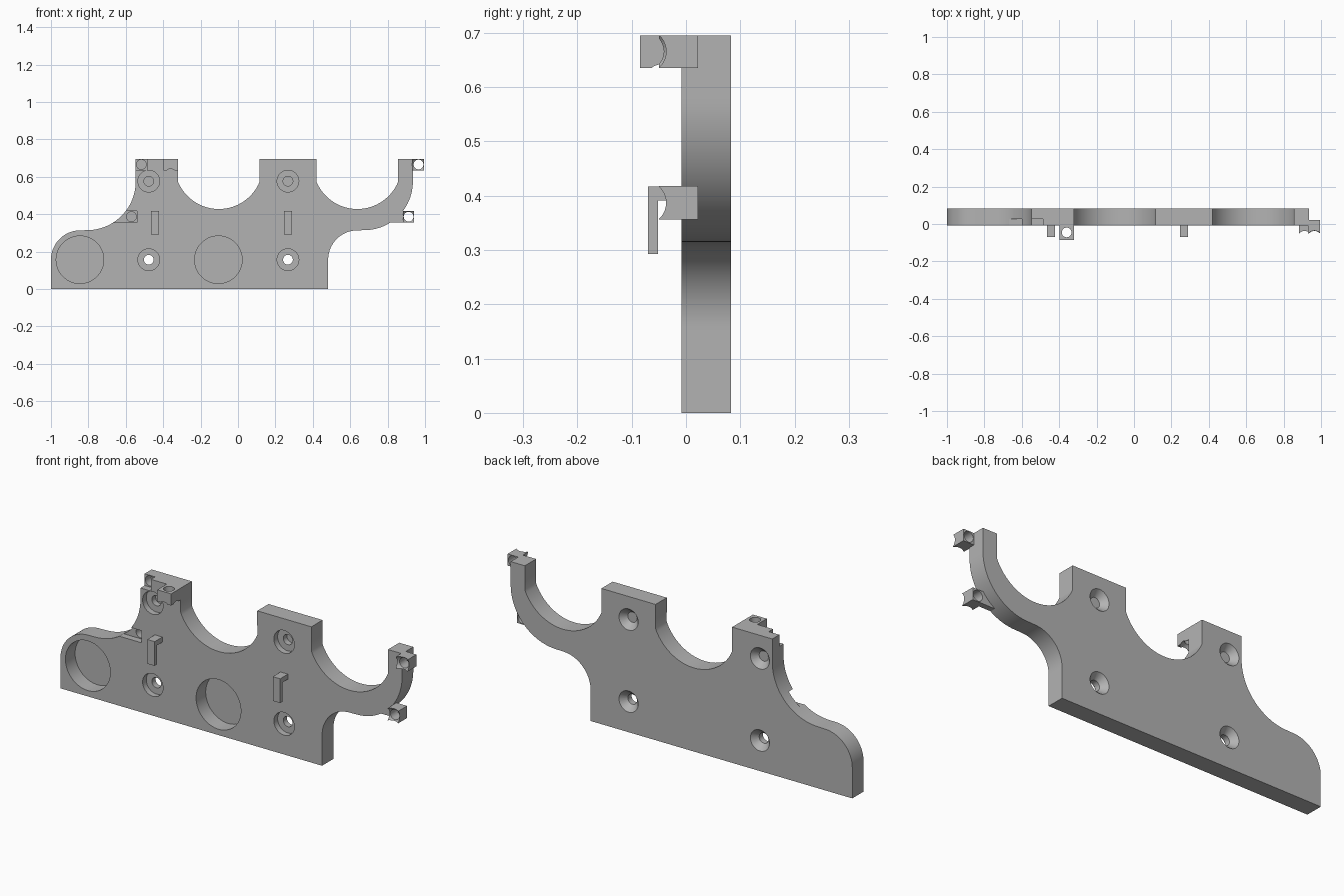
import bpy, bmesh
from math import sin, cos, radians
from mathutils import Vector, Matrix

if "Cube" in bpy.data.objects:
    bpy.data.objects.remove(bpy.data.objects["Cube"], do_unlink=True)

grey = bpy.data.materials.new("light_grey")
grey.use_nodes = True
grey.diffuse_color = (0.45, 0.45, 0.45, 1)
grey.node_tree.nodes["Principled BSDF"].inputs["Base Color"].default_value = grey.diffuse_color

FRONT, BACK, TOP = -0.008, 0.083, 0.695
PITCH = 1.482          # neighbouring brackets repeat at this distance


def make(name, bm):
    bmesh.ops.recalc_face_normals(bm, faces=bm.faces)
    mesh = bpy.data.meshes.new(name)
    bm.to_mesh(mesh)
    bm.free()
    mesh.materials.append(grey)
    ob = bpy.data.objects.new(name, mesh)
    bpy.context.collection.objects.link(ob)
    return ob


def box(name, x, y, z):
    bm = bmesh.new()
    size = Matrix.Diagonal((x[1] - x[0], y[1] - y[0], z[1] - z[0], 1))
    mid = Vector((sum(x), sum(y), sum(z))) / 2
    bmesh.ops.create_cube(bm, size=1, matrix=Matrix.Translation(mid) @ size)
    return make(name, bm)


def extrude(name, points, axis, start, end):
    """Extrude a 2D profile: (x, z) along y, or (y, z) along x."""
    bm = bmesh.new()
    place = (lambda a, b: (a, start, b)) if axis == 1 else (lambda a, b: (start, a, b))
    face = bm.faces.new([bm.verts.new(place(*p)) for p in points])
    moved = bmesh.ops.extrude_face_region(bm, geom=[face])["geom"]
    shift = Vector((0, 0, 0))
    shift[axis] = end - start
    bmesh.ops.translate(bm, vec=shift, verts=[v for v in moved if isinstance(v, bmesh.types.BMVert)])
    return make(name, bm)


def rod(x, z, y0, y1, r0, r1=None, segments=48):
    """Cylinder or cone along y, radius r0 at y0 and r1 at y1."""
    bm = bmesh.new()
    turn = Matrix.Translation((x, (y0 + y1) / 2, z)) @ Matrix.Rotation(radians(-90), 4, "X")
    bmesh.ops.create_cone(bm, cap_ends=True, segments=segments, radius1=r0,
                          radius2=r0 if r1 is None else r1, depth=y1 - y0, matrix=turn)
    return make("cutter", bm)


def ball(centre, r):
    bm = bmesh.new()
    bmesh.ops.create_uvsphere(bm, u_segments=40, v_segments=24, radius=r,
                              matrix=Matrix.Translation(centre))
    return make("cutter", bm)


def cut(ob, cutters):
    """Subtract the cutters and remove them."""
    for c in cutters:
        c.hide_render = True
        mod = ob.modifiers.new("cut", "BOOLEAN")
        mod.operation, mod.solver, mod.object = "DIFFERENCE", "EXACT", c
    bpy.context.view_layer.update()
    graph = bpy.context.evaluated_depsgraph_get()
    mesh = bpy.data.meshes.new_from_object(ob.evaluated_get(graph))
    ob.modifiers.clear()
    ob.data = mesh
    for c in cutters:
        bpy.data.objects.remove(c, do_unlink=True)


def arc(cx, cz, r, a0, a1, n=24):
    steps = [radians(a0 + (a1 - a0) * i / n) for i in range(n + 1)]
    return [(cx + r * cos(a), cz + r * sin(a)) for a in steps]


# Plate outline, with two round cradles in the top edge
HORN, R_OUT, Z_OUT = 0.935, 0.26, 0.575
R_END, Z_END = 0.157, 0.157


def cradle(cx):
    dip = arc(cx, 0.664, 0.236, -23, -157, 36)
    return [(cx + 0.217, TOP)] + dip + [(cx - 0.217, TOP)]


outline = [(-1, 0), (PITCH - 1, 0)]
outline += arc(PITCH - 1 + R_END, Z_END, R_END, 180, 90)
outline += arc(HORN - R_OUT, Z_OUT, R_OUT, -90, 0)
outline += [(HORN, TOP)] + cradle(0.638) + cradle(-0.1025)
outline += [(HORN - PITCH, TOP)]
outline += arc(HORN - PITCH - R_OUT, Z_OUT, R_OUT, 0, -90)
outline += arc(-1 + R_END, Z_END, R_END, 90, 180)
plate = extrude("plate", outline, 1, FRONT, BACK)

cutters = []
# Round blind pockets
for x in (-0.845, -0.105):
    cutters.append(rod(x, 0.157, -0.05, 0.07, 0.127, segments=72))
# Screw holes, recessed on both sides
for x in (-0.477, 0.267):
    for z in (0.157, 0.577):
        cutters += [rod(x, z, -0.05, 0.022, 0.058), rod(x, z, -0.05, 0.12, 0.026),
                    rod(x, z, 0.052, BACK + 0.002, 0.026, 0.056)]
# Notches and pilot holes that take the clips of a neighbour
LOWER, UPPER = (0.912, 0.387), (0.965, 0.666)
for (x, z), left, height in ((LOWER, -0.8, 0.031), (UPPER, -0.6, 0.05)):
    cutters.append(box("cutter", (left, x - PITCH + 0.03), (-0.05, 0.026), (z - 0.031, z + height)))
    cutters.append(rod(x - PITCH, z, -0.05, 0.07, 0.026))
cut(plate, cutters)

# Screw clips on the left end, with a spherical dish around each hole
lower_clip = box("lower_clip", (0.80, 0.942), (-0.05, 0.022), (0.356, 0.418))
upper_clip = box("upper_clip", (0.93, 0.995), (-0.05, 0.022), (0.635, TOP))
for clip, (x, z) in ((lower_clip, LOWER), (upper_clip, UPPER)):
    tools = [ball((x, -0.0765, z), 0.05), rod(x, z, -0.1, 0.1, 0.026)]
    if clip is lower_clip:
        tools.append(box("cutter", (0.7, 0.883), (-0.1, FRONT + 0.001), (0.3, 0.5)))
    cut(clip, tools)

# Top lug with an upright hole and a dished underside
top_lug = box("top_lug", (-0.398, -0.3195), (-0.085, FRONT + 0.002), (0.635, TOP))
upright = rod(0, 0, -0.1, 0.1, 0.026)
upright.matrix_world = Matrix.Translation((-0.36, -0.045, 0.66)) @ Matrix.Rotation(radians(90), 4, "X")
cut(top_lug, [ball((-0.36, -0.045, 0.613), 0.05), upright])

# Downward hooks on the front
hook = [(FRONT + 0.002, 0.417), (-0.07, 0.417), (-0.07, 0.293),
        (-0.052, 0.293), (-0.052, 0.391), (FRONT + 0.002, 0.391)]
hooks = [extrude(name, hook, 0, x - 0.021, x + 0.021)
         for name, x in (("right_hook", -0.444), ("left_hook", 0.267))]

# Smooth the curves, keep the edges sharp
bpy.ops.object.select_all(action="DESELECT")
for ob in [plate, lower_clip, upper_clip, top_lug] + hooks:
    ob.select_set(True)
    bpy.context.view_layer.objects.active = ob
bpy.ops.object.shade_smooth_by_angle(angle=radians(25))
